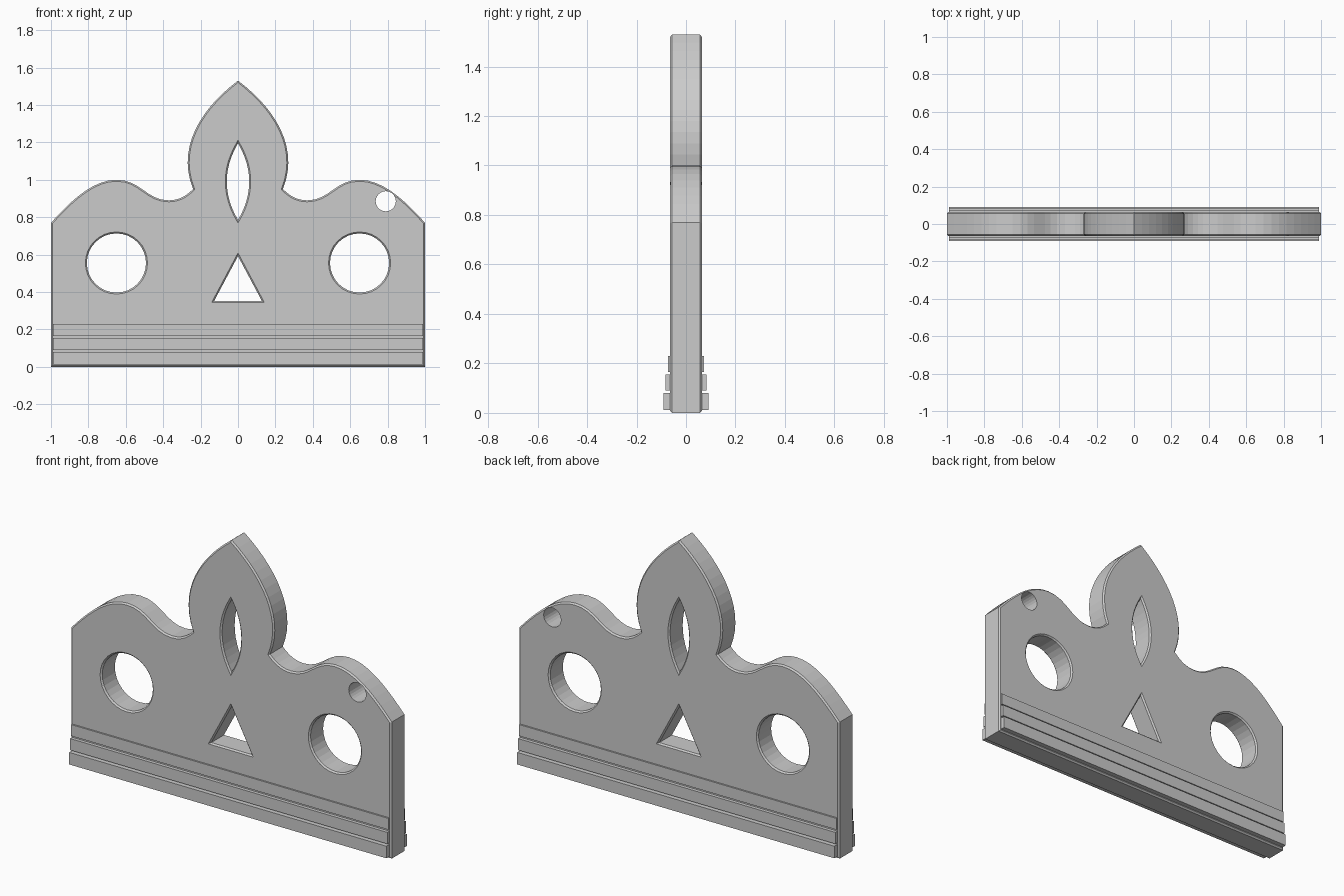
import bpy, bmesh, math
from mathutils import Vector

if "Cube" in bpy.data.objects:
    bpy.data.objects.remove(bpy.data.objects["Cube"])

HALF, CH = 0.064, 0.008   # half thickness and chamfer of the plate


def bezier(a, b, c, d, n):
    """Points along a cubic curve, without the last one."""
    a, b, c, d = map(Vector, (a, b, c, d))
    return [a * (1-t)**3 + b * 3*t*(1-t)**2 + c * 3*t*t*(1-t) + d * t**3
            for t in (i / n for i in range(n))]


def mirrored(half):
    """Close a right-hand half profile whose last point lies on x = 0."""
    return half + [Vector((-p.x, p.y)) for p in reversed(half) if abs(p.x) > 1e-5]


def circle(cx, cz, r, n=32):
    return [Vector((cx + r * math.cos(2*math.pi*i/n), cz + r * math.sin(2*math.pi*i/n)))
            for i in range(n)]


def oriented(loop, ccw):
    area = sum(p.cross(q) for p, q in zip(loop, loop[1:] + loop[:1]))
    return loop if (area > 0) == ccw else loop[::-1]


def inset(loop, d):
    """Mitred offset towards the left of the loop direction."""
    out = []
    for i, p in enumerate(loop):
        u = (p - loop[i-1]).normalized()
        v = (loop[(i+1) % len(loop)] - p).normalized()
        nu, nv = Vector((-u.y, u.x)), Vector((-v.y, v.x))
        out.append(p + (nu + nv) * d / (1 + nu.dot(nv)))
    return out


def finish(name, bm):
    bmesh.ops.recalc_face_normals(bm, faces=bm.faces[:])
    me = bpy.data.meshes.new(name)
    bm.to_mesh(me)
    bm.free()
    ob = bpy.data.objects.new(name, me)
    bpy.context.collection.objects.link(ob)
    return ob


def chamfered_plate(name, outer, holes):
    bm = bmesh.new()
    caps = [[], []]
    for loop in [oriented(outer, True)] + [oriented(h, False) for h in holes]:
        small = inset(loop, CH)
        layers = [(small, -HALF), (loop, CH - HALF), (loop, HALF - CH), (small, HALF)]
        rings = [[bm.verts.new((p.x, y, p.y)) for p in pts] for pts, y in layers]
        n = len(loop)
        for r, s in zip(rings, rings[1:]):
            for i in range(n):
                j = (i + 1) % n
                bm.faces.new((r[i], r[j], s[j], s[i]))
        for cap, ring in zip(caps, (rings[0], rings[3])):
            cap += [bm.edges.get((ring[i], ring[(i+1) % n])) for i in range(n)]
    for cap, y in zip(caps, (-1, 1)):
        bmesh.ops.triangle_fill(bm, edges=cap, use_beauty=True, use_dissolve=False,
                                normal=(0, y, 0))
    return finish(name, bm)


def box(name, lo, hi):
    bm = bmesh.new()
    bmesh.ops.create_cube(bm, size=1)
    lo, hi = Vector(lo), Vector(hi)
    for v in bm.verts:
        v.co = (lo + hi) / 2 + v.co * (hi - lo)
    return finish(name, bm)


# Crest outline: straight side, shoulder, valley, leaf-shaped top
half = [Vector((1, 0))]
half += bezier((1, .77), (.9, .88), (.78, 1), (.65, 1), 9)
half += bezier((.65, 1), (.52, 1), (.49, .89), (.37, .89), 8)
half += bezier((.37, .89), (.32, .89), (.28, .91), (.24, .95), 5)
half += bezier((.24, .95), (.33, 1.17), (.2, 1.38), (0, 1.53), 14)
half.append(Vector((0, 1.53)))

# Openings: two round, one pointed oval, one triangle
lens = bezier((0, .785), (.08, .92), (.08, 1.06), (0, 1.195), 12) + [Vector((0, 1.195))]
triangle = [Vector(p) for p in ((-.127, .353), (.127, .353), (0, .592))]
holes = [circle(-.65, .555, .158), circle(.65, .555, .158), mirrored(lens), triangle]
plate = chamfered_plate("crest_plate", mirrored(half), holes)

# Small hanging hole near the right shoulder
bm = bmesh.new()
bmesh.ops.create_cone(bm, cap_ends=True, segments=24, radius1=.054, radius2=.054, depth=.4)
cutter = finish("hanging_hole_cutter", bm)
cutter.rotation_euler.x = math.pi / 2
cutter.location = (.79, 0, .885)
cutter.hide_render = True
cutter.display_type = 'WIRE'
cut = plate.modifiers.new("hanging_hole", 'BOOLEAN')
cut.operation, cut.solver, cut.object = 'DIFFERENCE', 'EXACT', cutter

# Three stepped base strips on the front and back
for label, z0, z1, y in (("lower", .012, .08, .091), ("middle", .09, .155, .083),
                         ("upper", .166, .23, .073)):
    for side, s in (("front", -1), ("back", 1)):
        ys = sorted((s * .055, s * y))
        box(f"{label}_{side}_strip", (-.99, ys[0], z0), (.99, ys[1], z1))
